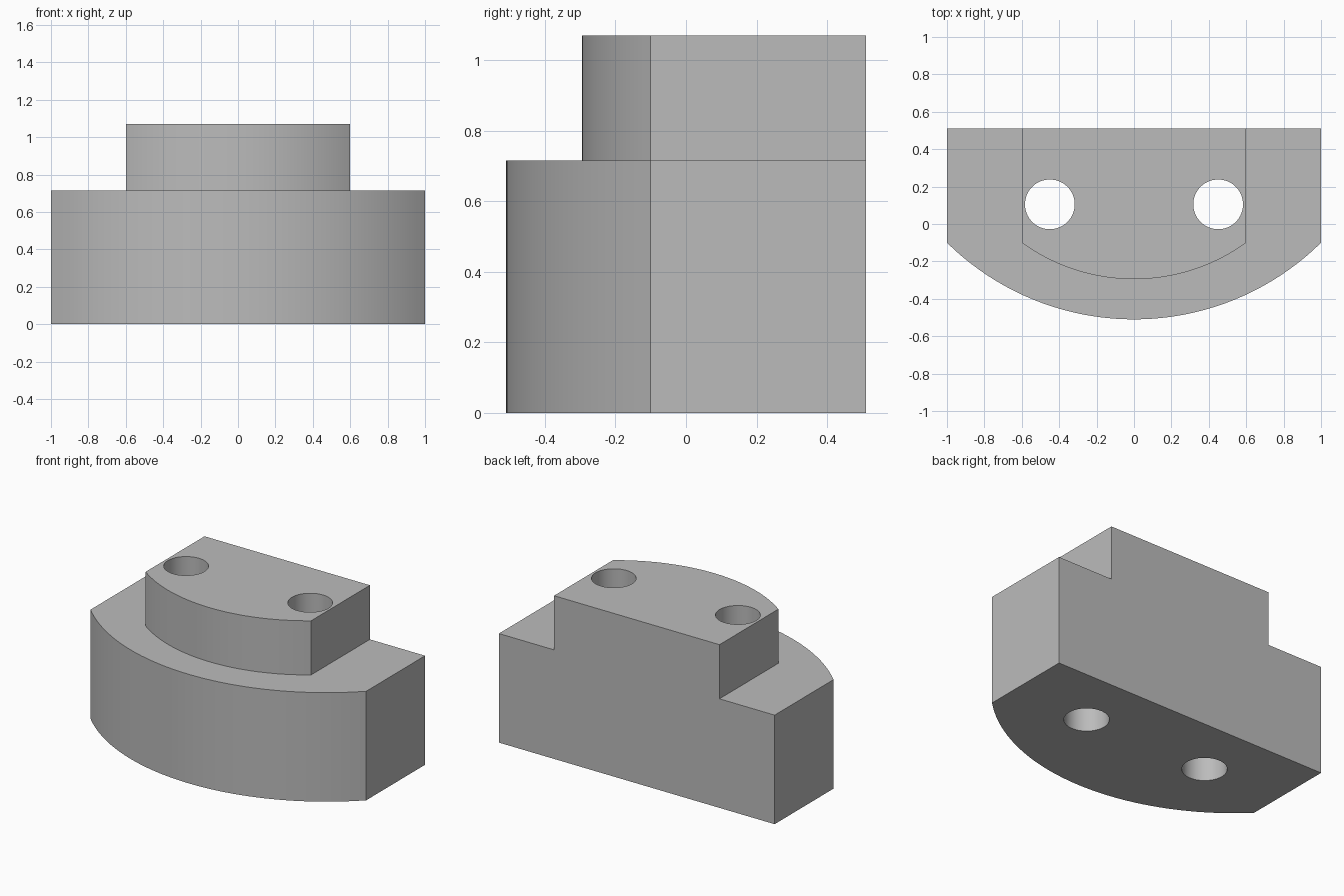
import bpy
import bmesh
import math

old = bpy.data.objects.get("Cube")
if old:
    bpy.data.objects.remove(old, do_unlink=True)

grey = bpy.data.materials.new("plain grey")
grey.use_nodes = True
colour = (0.5, 0.5, 0.5, 1)
grey.diffuse_color = colour
grey.node_tree.nodes["Principled BSDF"].inputs["Base Color"].default_value = colour

BACK, SHOULDER = 0.51, -0.1
BASE_TOP, TOP = 0.715, 1.07


def prism(name, outline, z0, z1):
    """Extrude a counter-clockwise outline from z0 to z1."""
    bm = bmesh.new()
    face = bm.faces.new([bm.verts.new((x, y, z0)) for x, y in outline])
    top = bmesh.ops.extrude_face_region(bm, geom=[face], use_keep_orig=True)["geom"]
    moved = [v for v in top if isinstance(v, bmesh.types.BMVert)]
    bmesh.ops.translate(bm, verts=moved, vec=(0, 0, z1 - z0))
    bmesh.ops.recalc_face_normals(bm, faces=bm.faces)
    mesh = bpy.data.meshes.new(name)
    bm.to_mesh(mesh)
    bm.free()
    mesh.materials.append(grey)
    obj = bpy.data.objects.new(name, mesh)
    bpy.context.collection.objects.link(obj)
    return obj


def bowed_outline(half_width, apex, steps=40):
    """Straight back and sides, with a circular arc across the front."""
    rise = SHOULDER - apex
    radius = (half_width ** 2 + rise ** 2) / (2 * rise)
    sweep = math.asin(half_width / radius)
    angles = [sweep * (2 * i / steps - 1) for i in range(steps + 1)]
    arc = [(radius * math.sin(a), apex + radius * (1 - math.cos(a))) for a in angles]
    return arc + [(half_width, BACK), (-half_width, BACK)]


def circle_outline(cx, cy, radius, steps=64):
    return [(cx + radius * math.cos(math.tau * i / steps),
             cy + radius * math.sin(math.tau * i / steps)) for i in range(steps)]


def combine(target, tool, operation):
    """Apply a boolean and discard the tool."""
    bpy.context.view_layer.objects.active = target
    mod = target.modifiers.new(operation, "BOOLEAN")
    mod.operation, mod.solver, mod.object = operation, "EXACT", tool
    bpy.ops.object.modifier_apply(modifier=mod.name)
    bpy.data.objects.remove(tool, do_unlink=True)


# Wide base with a narrower raised step sharing its back face
block = prism("stepped_block", bowed_outline(1.0, -0.51), 0, BASE_TOP)
step = prism("raised_step", bowed_outline(0.6, -0.295), BASE_TOP / 2, TOP)
combine(block, step, "UNION")

# Two vertical through holes
for side in (-1, 1):
    hole = prism("hole_cutter", circle_outline(side * 0.45, 0.105, 0.133), -0.2, TOP + 0.2)
    combine(block, hole, "DIFFERENCE")

# Smooth the curved walls, keep the corners crisp
bpy.ops.object.select_all(action="DESELECT")
block.select_set(True)
bpy.context.view_layer.objects.active = block
bpy.ops.object.shade_smooth_by_angle(angle=math.radians(25))
